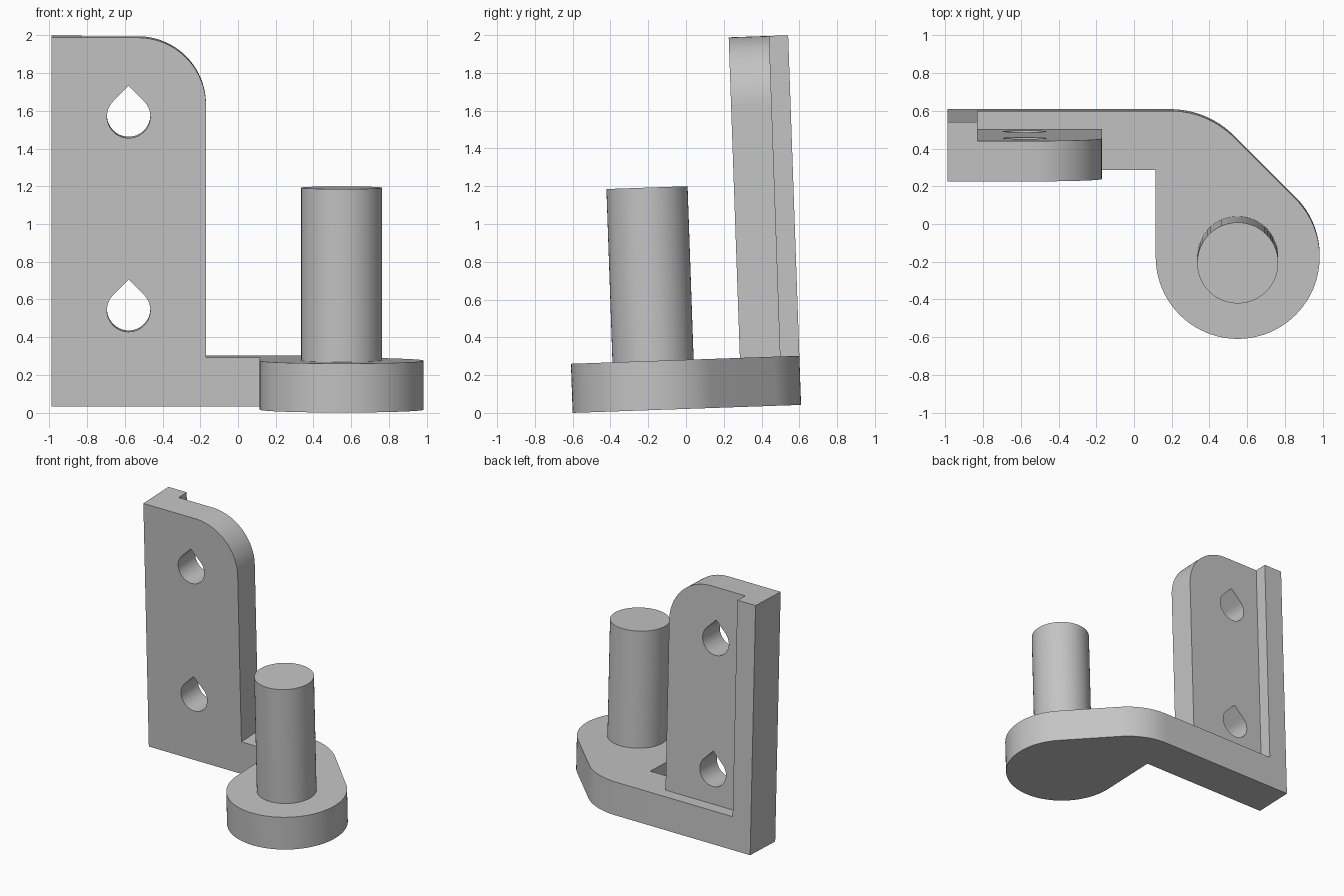
import bpy
import bmesh
from math import sin, cos, pi, radians
from mathutils import Matrix

cube = bpy.data.objects.get("Cube")
if cube:
    bpy.data.objects.remove(cube, do_unlink=True)

grey = bpy.data.materials.new("plain grey")
grey.use_nodes = True
colour = (0.55, 0.55, 0.55, 1)
grey.diffuse_color = colour
grey.node_tree.nodes["Principled BSDF"].inputs["Base Color"].default_value = colour

# The whole bracket leans slightly forward
LEAN = Matrix.Translation((0, 0.0045, 0.0212)) @ Matrix.Rotation(radians(2), 4, "X")
BACK, FRONT = 0.605, 0.29
LEFT, EDGE = -0.99, -0.17
BASE_H, TOP = 0.26, 1.958
PIN_X, PIN_Y = 0.55, -0.17


def arc(cx, cy, r, start, end, steps):
    """Points on a circle from start to end, in degrees."""
    angles = [radians(start + (end - start) * i / steps) for i in range(steps + 1)]
    return [(cx + r * cos(a), cy + r * sin(a)) for a in angles]


def prism(name, outline, low, high, upright=False):
    """Extrude an outline along z, or along y when upright (outline in x, z)."""
    bm = bmesh.new()
    place = (lambda p, d: (p[0], d, p[1])) if upright else (lambda p, d: (p[0], p[1], d))
    face = bm.faces.new([bm.verts.new(place(p, low)) for p in outline])
    moved = bmesh.ops.extrude_face_region(bm, geom=[face])["geom"]
    shift = (0, high - low, 0) if upright else (0, 0, high - low)
    bmesh.ops.translate(bm, vec=shift, verts=[v for v in moved if isinstance(v, bmesh.types.BMVert)])
    bmesh.ops.recalc_face_normals(bm, faces=bm.faces)
    mesh = bpy.data.meshes.new(name)
    bm.to_mesh(mesh)
    bm.free()
    mesh.materials.append(grey)
    obj = bpy.data.objects.new(name, mesh)
    bpy.context.collection.objects.link(obj)
    return obj


def combine(target, tool, operation):
    """Apply a boolean and discard the tool."""
    mod = target.modifiers.new("combine", "BOOLEAN")
    mod.object, mod.operation, mod.solver = tool, operation, "EXACT"
    bpy.context.view_layer.objects.active = target
    bpy.ops.object.modifier_apply(modifier=mod.name)
    bpy.data.objects.remove(tool, do_unlink=True)


# Base arm with a round eye, a slanted flank and a rounded shoulder
eye_r, bend_r = 0.435, 0.48
outline = [(LEFT, BACK), (LEFT, FRONT), (PIN_X - eye_r, FRONT)]
outline += arc(PIN_X, PIN_Y, eye_r, 180, 405, 60)
outline += arc(0.191, BACK - bend_r, bend_r, 45, 90, 16)
bracket = prism("bracket", outline, 0, BASE_H)

# Upright plate with one rounded corner
corner_r = 0.36
outline = [(LEFT, 0), (EDGE, 0)]
outline += arc(EDGE - corner_r, TOP - corner_r, corner_r, 0, 90, 24) + [(LEFT, TOP)]
combine(bracket, prism("plate", outline, FRONT, 0.505, True), "UNION")

# Rib along the outer edge of the plate
outline = [(LEFT, 0), (-0.83, 0), (-0.83, TOP), (LEFT, TOP)]
combine(bracket, prism("rib", outline, 0.4, BACK, True), "UNION")

# Teardrop screw holes
hole_r = 0.115
for z in (0.512, 1.54):
    drop = arc(-0.58, z, hole_r, 135, 405, 40) + [(-0.58, z + hole_r * 2 ** 0.5)]
    combine(bracket, prism("hole_cutter", drop, 0.2, 0.57, True), "DIFFERENCE")

# Hinge pin
pin = prism("hinge_pin", arc(PIN_X, PIN_Y, 0.215, 0, 354, 59), BASE_H - 0.05, 1.178)

for obj in (bracket, pin):
    obj.data.transform(LEAN)
    bpy.ops.object.select_all(action="DESELECT")
    obj.select_set(True)
    bpy.context.view_layer.objects.active = obj
    bpy.ops.object.shade_smooth_by_angle(angle=radians(30))
